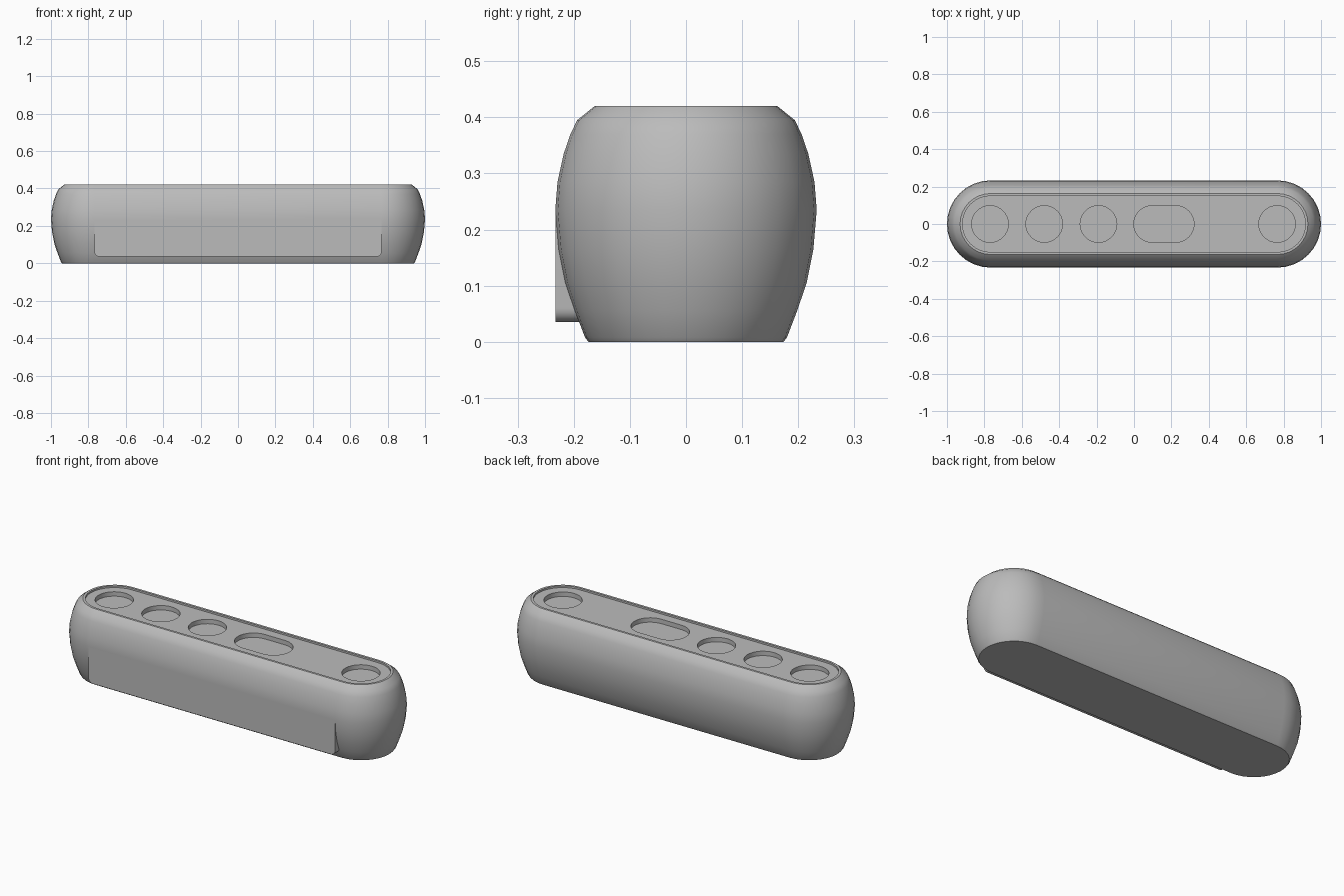
import bpy, bmesh, math

cube = bpy.data.objects.get("Cube")
if cube:
    bpy.data.objects.remove(cube, do_unlink=True)

HALF = 0.767   # half length of the straight sides

grey = bpy.data.materials.new("plain grey")
grey.use_nodes = True
colour = (0.5, 0.5, 0.5, 1)
grey.diffuse_color = colour
grey.node_tree.nodes["Principled BSDF"].inputs["Base Color"].default_value = colour


def capsule(bm, r, z, half, cx=0.0, steps=16):
    """Ring of vertices around a rounded-end outline."""
    ring = []
    for side in (1, -1):
        for i in range(steps + 1):
            if half == 0 and i == steps:
                continue
            a = side * math.pi / 2 * -1 + math.pi * i / steps if side == 1 else math.pi / 2 + math.pi * i / steps
            ring.append(bm.verts.new((cx + side * half + r * math.cos(a), r * math.sin(a), z)))
    return ring


def loft(name, profile, half, cx=0.0):
    """Closed solid through capsule rings given as (radius, height)."""
    bm = bmesh.new()
    rings = [capsule(bm, r, z, half, cx) for r, z in profile]
    for low, high in zip(rings, rings[1:]):
        n = len(low)
        for i in range(n):
            j = (i + 1) % n
            bm.faces.new((low[i], low[j], high[j], high[i]))
    bm.faces.new(rings[0][::-1])
    bm.faces.new(rings[-1])
    return finish(name, bm)


def finish(name, bm):
    bmesh.ops.recalc_face_normals(bm, faces=bm.faces)
    mesh = bpy.data.meshes.new(name)
    bm.to_mesh(mesh)
    bm.free()
    mesh.materials.append(grey)
    obj = bpy.data.objects.new(name, mesh)
    bpy.context.collection.objects.link(obj)
    return obj


def smooth(obj):
    bpy.ops.object.select_all(action='DESELECT')
    obj.select_set(True)
    bpy.context.view_layer.objects.active = obj
    bpy.ops.object.shade_smooth_by_angle(angle=math.radians(30))


# Bulging body with a thin raised rim around the recessed top
body = loft("body", [
    (0.174, 0.0), (0.18, 0.008), (0.198, 0.055), (0.215, 0.105), (0.227, 0.165),
    (0.233, 0.235), (0.229, 0.285), (0.218, 0.335), (0.206, 0.37), (0.194, 0.395),
    (0.163, 0.42), (0.15, 0.42), (0.15, 0.41)], HALF)

# Pockets: four round ones and one long one
pockets = [(-0.77, 0), (-0.48, 0), (-0.19, 0), (0.16, 0.063), (0.765, 0)]
for cx, half in pockets:
    cutter = loft("pocket_cutter", [(0.098, 0.385), (0.098, 0.5)], half, cx)
    cutter.hide_render = True
    cut = body.modifiers.new("pocket", 'BOOLEAN')
    cut.operation = 'DIFFERENCE'
    cut.solver = 'EXACT'
    cut.object = cutter
    bpy.context.view_layer.objects.active = body
    bpy.ops.object.modifier_apply(modifier=cut.name)
    bpy.data.objects.remove(cutter, do_unlink=True)
smooth(body)

# Flat upright front panel with rounded lower corners
outline = [(HALF, 0.235), (-HALF, 0.235)]
corner = 0.025
for side in (-1, 1):
    for i in range(6):
        a = math.pi / 2 * (i if side < 0 else 5 - i) / 5
        outline.append((side * (HALF - corner + corner * math.cos(a)),
                        0.035 + corner - corner * math.sin(a)))
bm = bmesh.new()
face = bm.faces.new([bm.verts.new((x, -0.233, z)) for x, z in outline])
extruded = bmesh.ops.extrude_face_region(bm, geom=[face], use_keep_orig=True)
moved = [v for v in extruded["geom"] if isinstance(v, bmesh.types.BMVert)]
bmesh.ops.translate(bm, vec=(0, 0.09, 0), verts=moved)
smooth(finish("front_panel", bm))
